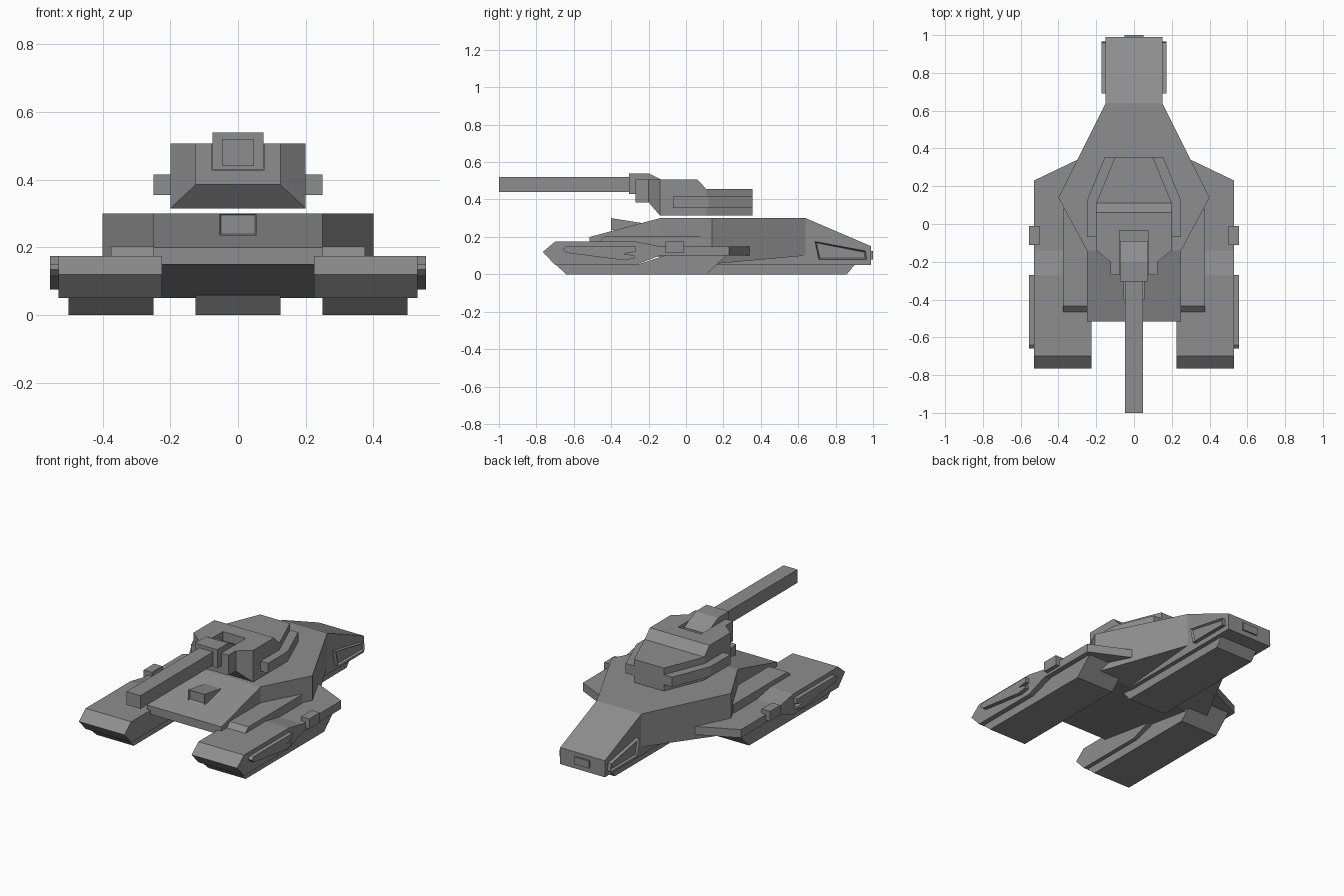
import bpy, bmesh
from mathutils import Vector

cube = bpy.data.objects.get("Cube")
if cube:
    bpy.data.objects.remove(cube, do_unlink=True)

grey = bpy.data.materials.new("armour grey")
grey.use_nodes = True
colour = (0.27, 0.27, 0.27, 1)
grey.diffuse_color = colour
grey.node_tree.nodes["Principled BSDF"].inputs["Base Color"].default_value = colour


def finish(name, bm):
    bmesh.ops.recalc_face_normals(bm, faces=bm.faces)
    mesh = bpy.data.meshes.new(name)
    bm.to_mesh(mesh)
    bm.free()
    mesh.materials.append(grey)
    ob = bpy.data.objects.new(name, mesh)
    bpy.context.collection.objects.link(ob)
    return ob


def bridge(name, ring_a, ring_b, inset=None):
    """Solid between two matching outlines; inset = (axis direction, width, depth)."""
    bm = bmesh.new()
    a = [bm.verts.new(p) for p in ring_a]
    b = [bm.verts.new(p) for p in ring_b]
    bm.faces.new(a[::-1])
    bm.faces.new(b)
    for i in range(len(a)):
        j = (i + 1) % len(a)
        bm.faces.new((a[i], a[j], b[j], b[i]))
    bmesh.ops.recalc_face_normals(bm, faces=bm.faces)
    if inset:
        direction, width, depth = inset
        bm.normal_update()
        face = max(bm.faces, key=lambda f: f.normal.dot(Vector(direction)))
        bmesh.ops.inset_region(bm, faces=[face], thickness=width, depth=-depth)
    return finish(name, bm)


def side_prism(name, profile, x0, x1, inset=None):
    """Extrude a (y, z) profile across x."""
    return bridge(name, [(x0, y, z) for y, z in profile],
                  [(x1, y, z) for y, z in profile], inset)


def plan_prism(name, outline, z0, z1, s=1):
    """Extrude an (x, y) outline upward; s mirrors it."""
    return bridge(name, [(s * x, y, z0) for x, y in outline],
                  [(s * x, y, z1) for x, y in outline])


def box(name, x0, x1, y0, y1, z0, z1, inset=None):
    return side_prism(name, [(y0, z0), (y1, z0), (y1, z1), (y0, z1)], x0, x1, inset)


def mirrored_hull(name, half):
    """Convex solid around points mirrored in x."""
    bm = bmesh.new()
    for x, y, z in half:
        bm.verts.new((x, y, z))
        bm.verts.new((-x, y, z))
    bmesh.ops.convex_hull(bm, input=bm.verts)
    bmesh.ops.dissolve_limit(bm, angle_limit=0.01, verts=bm.verts, edges=bm.edges)
    return finish(name, bm)


# Hull: flared middle, sloping front deck, tail and keel
mirrored_hull("hull_middle", [
    (0.25, -0.14, 0.30), (0.40, 0.14, 0.30), (0.15, 0.64, 0.30),
    (0.25, -0.14, 0.10), (0.40, 0.14, 0.055), (0.15, 0.64, 0.10)])
side_prism("front_deck", [(-0.515, 0.15), (-0.515, 0.20), (-0.14, 0.30),
                          (0.14, 0.30), (0.14, 0.05)], -0.25, 0.25)
side_prism("tail", [(0.13, 0.05), (0.13, 0.25), (0.64, 0.30),
                    (0.99, 0.15), (0.99, 0.05)], -0.15, 0.15)
side_prism("keel", [(0.06, 0.06), (0.11, 0.0), (0.86, 0.0), (0.905, 0.055)],
           -0.125, 0.125)
box("tail_plate", -0.05, 0.05, 0.985, 1.0, 0.08, 0.125)

# Sensor wedge on the front deck, with a recessed face
side_prism("deck_sensor", [(-0.40, 0.235), (-0.40, 0.30), (-0.24, 0.275), (-0.24, 0.26)],
           -0.055, 0.055, ((0, -1, 0), 0.007, 0.012))

for s, side in ((1, "left"), (-1, "right")):
    # Pontoon, its rear wing, skid and raised top strip
    side_prism(side + "_pontoon", [
        (-0.765, 0.12), (-0.70, 0.175), (-0.27, 0.175), (-0.14, 0.15), (0.0, 0.15),
        (0.0, 0.10), (-0.14, 0.10), (-0.27, 0.05), (-0.70, 0.05)], s * 0.225, s * 0.53)
    plan_prism(side + "_wing", [(0.225, 0.0), (0.53, 0.0), (0.53, 0.23),
                                (0.30, 0.34), (0.225, 0.34)], 0.10, 0.15, s)
    side_prism(side + "_skid", [(-0.70, 0.055), (-0.64, 0.0), (0.11, 0.0),
                                (0.22, 0.105), (-0.10, 0.105), (-0.25, 0.055)],
               s * 0.25, s * 0.50)
    side_prism(side + "_top_strip", [(-0.47, 0.17), (-0.435, 0.203), (0.08, 0.203),
                                     (0.08, 0.14), (-0.2, 0.14)], s * 0.24, s * 0.375)
    # Pontoon side fittings
    side_prism(side + "_side_rail", [
        (-0.66, 0.135), (-0.64, 0.15), (-0.27, 0.15), (-0.27, 0.12), (-0.33, 0.11),
        (-0.275, 0.10), (-0.275, 0.085), (-0.33, 0.075), (-0.64, 0.115)],
        s * 0.52, s * 0.555)
    box(side + "_side_box", s * 0.50, s * 0.555, -0.11, -0.01, 0.115, 0.175)
    # Tail side panel
    side_prism(side + "_tail_panel", [(0.69, 0.175), (0.96, 0.125), (0.965, 0.08),
                                      (0.71, 0.08)],
               s * 0.145, s * 0.173, ((s, 0, 0), 0.01, 0.012))
    # Turret side rail following the tapered rear
    plan_prism(side + "_turret_rail", [
        (0.19, -0.07), (0.25, -0.07), (0.25, 0.12), (0.155, 0.355),
        (0.09, 0.355), (0.19, 0.11)], 0.355, 0.415, s)

# Turret: body, bustle and cheek block
body = mirrored_hull("turret_body", [
    (0.20, -0.14, 0.315), (0.20, -0.14, 0.507), (0.125, -0.20, 0.385),
    (0.125, -0.20, 0.507), (0.20, 0.06, 0.507), (0.20, 0.11, 0.455), (0.20, 0.11, 0.315)])
plan_prism("turret_bustle", [(0.20, 0.11), (0.10, 0.355), (-0.10, 0.355), (-0.20, 0.11)],
           0.315, 0.455)
cheeks = box("turret_cheeks", -0.125, 0.125, -0.27, -0.19, 0.385, 0.507)

# Slot for the gun mount
cutter = box("slot_cutter", -0.077, 0.077, -0.40, -0.035, 0.428, 0.60)
cutter.hide_render = True
cutter.hide_set(True)
for ob in (body, cheeks):
    mod = ob.modifiers.new("gun slot", "BOOLEAN")
    mod.operation = "DIFFERENCE"
    mod.solver = "EXACT"
    mod.object = cutter

# Gun mount and square barrel
side_prism("gun_mount", [(-0.305, 0.43), (-0.305, 0.54), (-0.20, 0.54),
                         (-0.09, 0.485), (-0.09, 0.43)], -0.075, 0.075)
box("gun_barrel", -0.047, 0.047, -1.0, -0.29, 0.44, 0.52)
